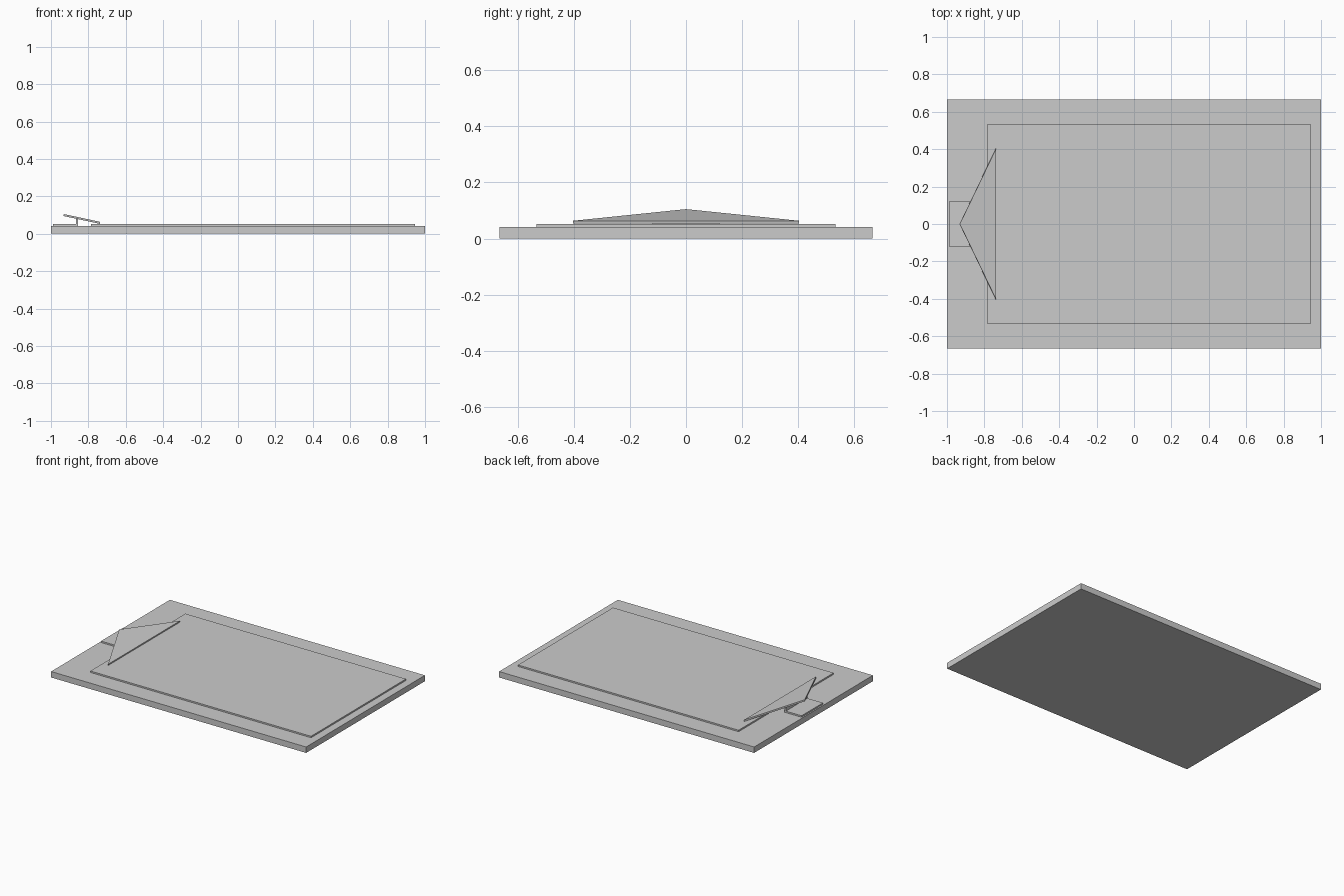
import bpy

if "Cube" in bpy.data.objects:
    bpy.data.objects.remove(bpy.data.objects["Cube"])


def prism(name, bottom, top):
    """Closed solid from matching counter-clockwise bottom and top outlines."""
    n = len(bottom)
    faces = [tuple(reversed(range(n))), tuple(range(n, 2 * n))]
    faces += [(i, (i + 1) % n, n + (i + 1) % n, n + i) for i in range(n)]
    mesh = bpy.data.meshes.new(name)
    mesh.from_pydata(bottom + top, [], faces)
    obj = bpy.data.objects.new(name, mesh)
    bpy.context.collection.objects.link(obj)
    return obj


def slab(name, x0, x1, half_y, z0, z1):
    outline = [(x0, -half_y), (x1, -half_y), (x1, half_y), (x0, half_y)]
    return prism(name, [(x, y, z0) for x, y in outline],
                 [(x, y, z1) for x, y in outline])


BASE_TOP, PLATE_TOP = 0.042, 0.0525

# Base board and the raised panel on it
slab("base_board", -1.0, 1.0, 0.665, 0.0, BASE_TOP)
slab("raised_panel", -0.785, 0.945, 0.532, BASE_TOP, PLATE_TOP)

# Bracket: foot plate with an upright at its inner edge, as one L profile
profile = [(-0.99, BASE_TOP), (-0.856, BASE_TOP), (-0.856, 0.082),
           (-0.867, 0.084), (-0.867, PLATE_TOP), (-0.99, PLATE_TOP)]
prism("bracket", [(x, 0.12, z) for x, z in profile],
      [(x, -0.12, z) for x, z in profile])

# Tilted triangular plate resting on the bracket
prism("tilted_triangle",
      [(-0.933, 0.0, 0.0945), (-0.739, -0.403, 0.053), (-0.739, 0.403, 0.053)],
      [(-0.931, 0.0, 0.105), (-0.737, -0.403, 0.0635), (-0.737, 0.403, 0.0635)])
